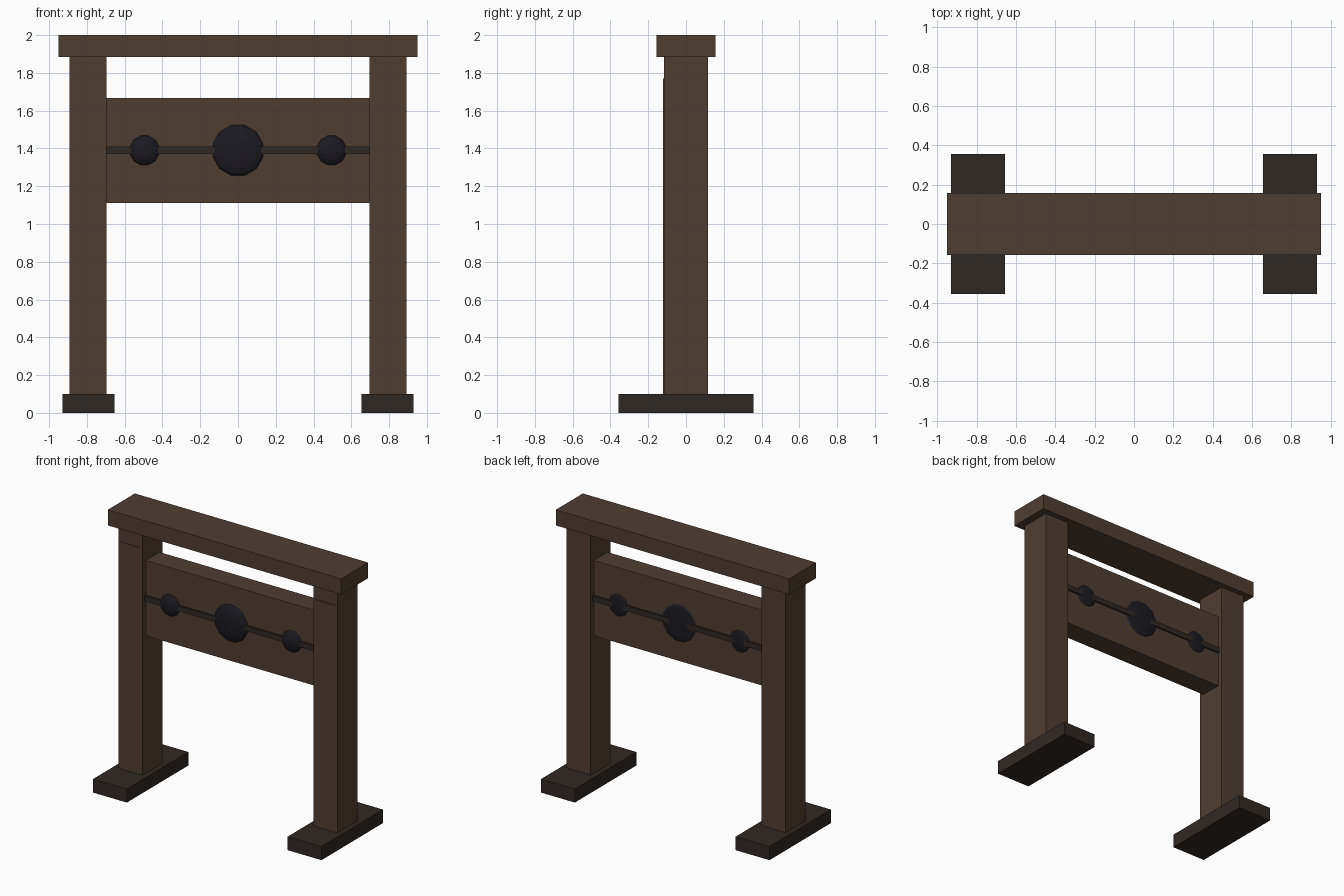
import bpy, bmesh, math
from mathutils import Matrix

if "Cube" in bpy.data.objects:
    bpy.data.objects.remove(bpy.data.objects["Cube"])


def material(name, color):
    m = bpy.data.materials.new(name)
    m.diffuse_color = (*color, 1)
    m.use_nodes = True
    m.node_tree.nodes["Principled BSDF"].inputs["Base Color"].default_value = m.diffuse_color
    return m


WOOD = material("wood", (0.08, 0.048, 0.03))
DARK = material("dark_wood", (0.03, 0.021, 0.017))
BLACK = material("hole_black", (0.011, 0.010, 0.015))


def finish(name, bm, mat):
    me = bpy.data.meshes.new(name)
    bm.to_mesh(me)
    bm.free()
    me.materials.append(mat)
    ob = bpy.data.objects.new(name, me)
    bpy.context.collection.objects.link(ob)
    return ob


def box(name, x, y, z, mat):
    """Box from (min, max) pairs on each axis."""
    bm = bmesh.new()
    size = [b - a for a, b in (x, y, z)]
    mid = [(a + b) / 2 for a, b in (x, y, z)]
    bmesh.ops.create_cube(bm, size=1, matrix=Matrix.Translation(mid) @ Matrix.Diagonal((*size, 1)))
    return finish(name, bm, mat)


def hole(name, x, y, radius, bulge):
    """Faceted dark disc, slightly domed, facing along y."""
    bm = bmesh.new()
    mat = (Matrix.Translation((x, y, 1.39)) @ Matrix.Diagonal((radius, bulge, radius, 1))
           @ Matrix.Rotation(math.pi / 2, 4, 'X') @ Matrix.Rotation(math.pi / 12, 4, 'Z'))
    bmesh.ops.create_uvsphere(bm, u_segments=12, v_segments=8, radius=1, matrix=mat)
    return finish(name, bm, BLACK)


# Posts, front facings and feet on both sides
for side, s in (("left", -1), ("right", 1)):
    def span(a, b):
        return sorted((s * a, s * b))
    box(side + "_foot", span(0.655, 0.93), (-0.357, 0.357), (0, 0.1), DARK)
    box(side + "_post", span(0.695, 0.893), (-0.116, 0.116), (0.05, 1.9), WOOD)
    box(side + "_post_facing", span(0.715, 0.873), (-0.121, -0.1), (0.05, 1.77), WOOD)

# Top beam
box("top_beam", (-0.95, 0.95), (-0.157, 0.157), (1.885, 2.0), WOOD)

# Two boards with the dark seam between them
box("upper_board", (-0.7, 0.7), (-0.08, 0.08), (1.40, 1.666), WOOD)
box("lower_board", (-0.7, 0.7), (-0.08, 0.08), (1.112, 1.38), WOOD)
box("seam_strip", (-0.7, 0.7), (-0.093, 0.093), (1.371, 1.411), DARK)

# Neck and wrist holes on the front and back of the boards
for name, x, r in (("neck", 0, 0.138), ("left_wrist", -0.495, 0.08), ("right_wrist", 0.495, 0.08)):
    hole(name + "_hole_front", x, -0.08, r, 0.035)
    hole(name + "_hole_back", x, 0.08, r, 0.016)
